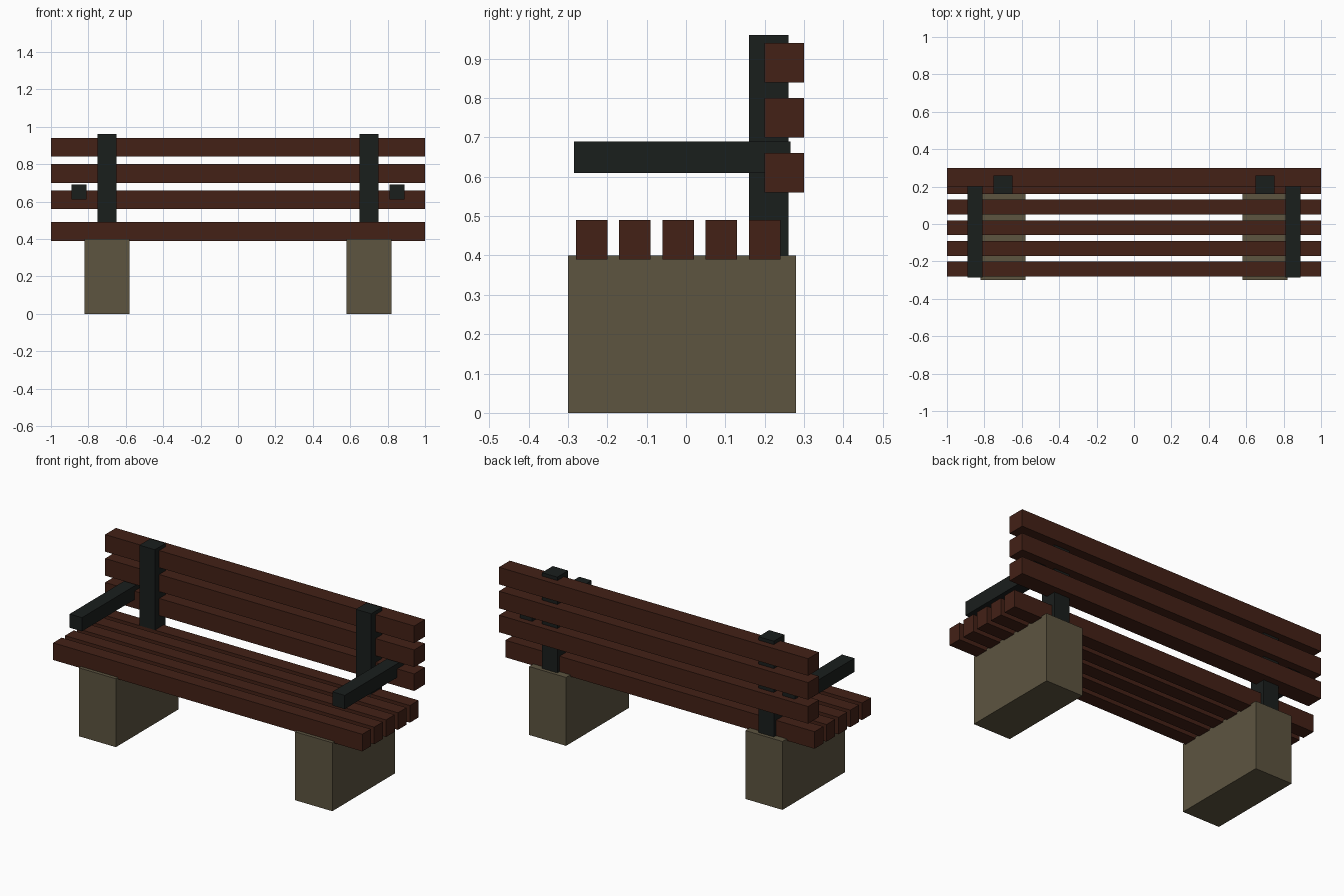
import bpy

if "Cube" in bpy.data.objects:
    bpy.data.objects.remove(bpy.data.objects["Cube"])


def material(name, rgb):
    mat = bpy.data.materials.new(name)
    mat.diffuse_color = (*rgb, 1.0)
    mat.use_nodes = True
    mat.node_tree.nodes["Principled BSDF"].inputs["Base Color"].default_value = mat.diffuse_color
    return mat


def box(name, xs, ys, zs, mat):
    """Axis-aligned box from (min, max) ranges."""
    ranges = (xs, ys, zs)
    bpy.ops.mesh.primitive_cube_add(size=1)
    obj = bpy.context.object
    obj.name = name
    centre = [(a + b) / 2 for a, b in ranges]
    size = [b - a for a, b in ranges]
    for v in obj.data.vertices:
        v.co = [v.co[i] * size[i] for i in range(3)]
    obj.location = centre
    obj.data.materials.append(mat)
    return obj


def pair(name, xs, ys, zs, mat):
    """Matching boxes on the left and right."""
    box("right_" + name, xs, ys, zs, mat)
    box("left_" + name, (-xs[1], -xs[0]), ys, zs, mat)


wood = material("wood", (0.056, 0.015, 0.008))
iron = material("iron", (0.010, 0.013, 0.012))
concrete = material("concrete", (0.109, 0.089, 0.051))

# Concrete legs
pair("leg", (0.58, 0.82), (-0.30, 0.28), (0.0, 0.40), concrete)

# Seat slats, sunk slightly into the legs
for i in range(5):
    y = -0.28 + 0.11 * i
    box(f"seat_slat_{i + 1}", (-1, 1), (y, y + 0.08), (0.39, 0.49), wood)

# Backrest slats
for i in range(3):
    z = 0.56 + 0.14 * i
    box(f"back_slat_{i + 1}", (-1, 1), (0.20, 0.30), (z, z + 0.10), wood)

# Iron back posts and armrests
pair("back_post", (0.65, 0.75), (0.16, 0.26), (0.40, 0.96), iron)
pair("armrest", (0.81, 0.89), (-0.285, 0.265), (0.61, 0.69), iron)
